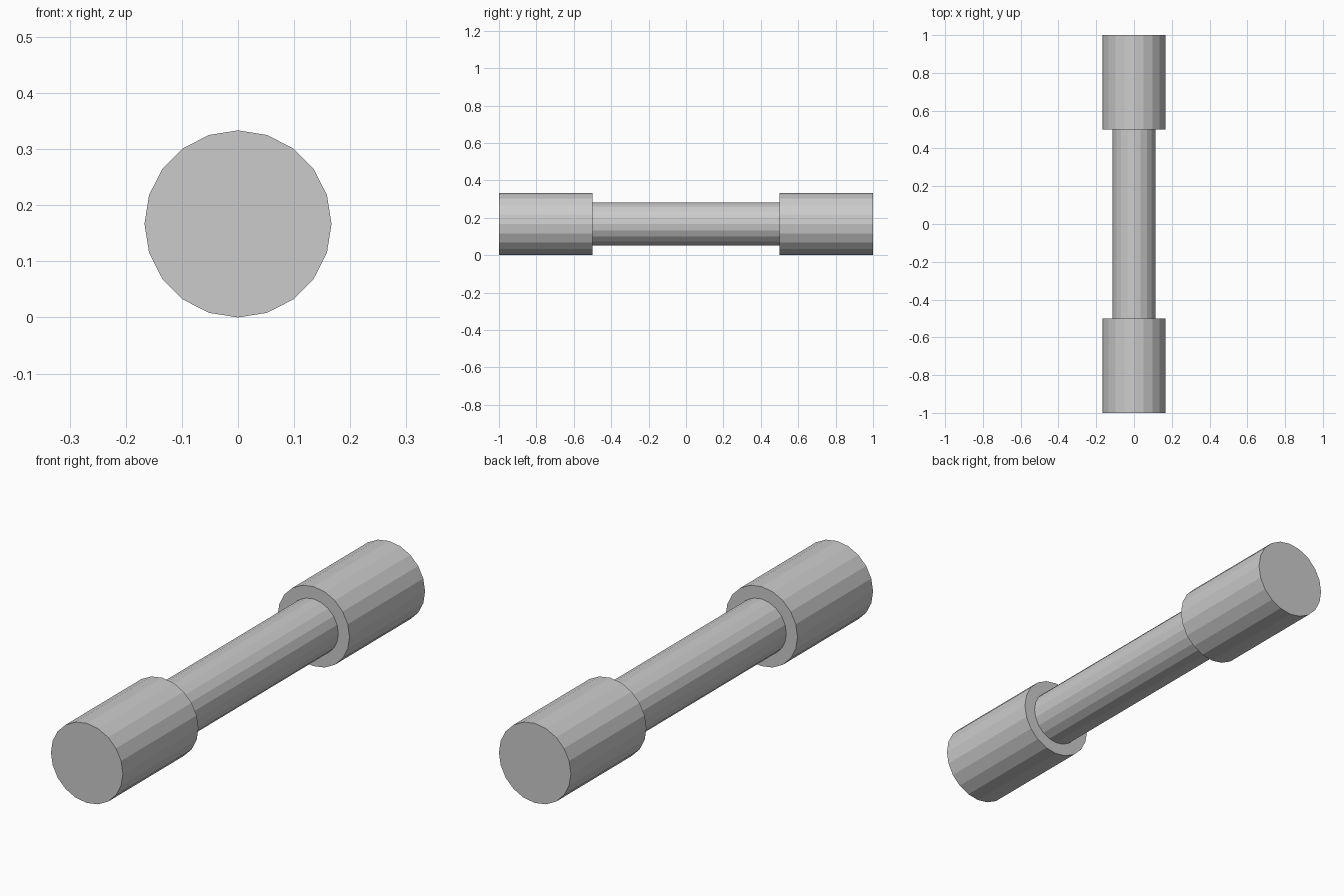
import bpy
import math

if "Cube" in bpy.data.objects:
    bpy.data.objects.remove(bpy.data.objects["Cube"])

SIDES = 20
END_RADIUS = 1 / 6
GRIP_RADIUS = 0.115
CENTRE_Z = END_RADIUS


def bar(name, radius, y_start, y_end):
    """Flat-shaded capped cylinder lying along y."""
    bpy.ops.mesh.primitive_cylinder_add(
        vertices=SIDES, radius=radius, depth=y_end - y_start,
        location=(0, (y_start + y_end) / 2, CENTRE_Z),
        rotation=(math.pi / 2, 0, 0))
    obj = bpy.context.object
    obj.name = name
    bpy.ops.object.transform_apply(location=True, rotation=True, scale=True)
    return obj


# Thin middle bar, tucked slightly into both ends
bar("grip", GRIP_RADIUS, -0.52, 0.52)

# Thick end weights
bar("front_weight", END_RADIUS, -1.0, -0.5)
bar("back_weight", END_RADIUS, 0.5, 1.0)
